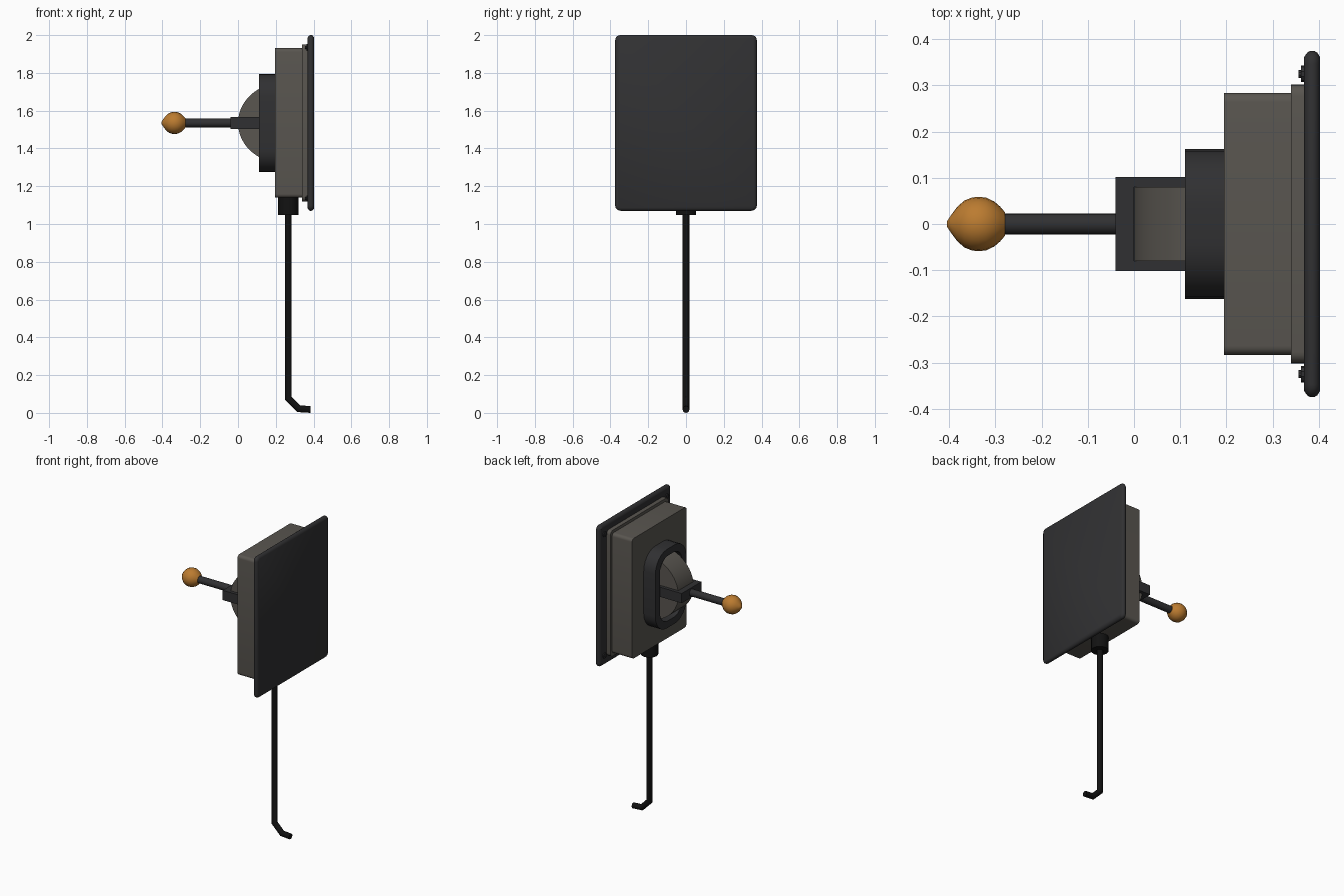
import bpy, bmesh, math
from mathutils import Vector

if "Cube" in bpy.data.objects:
    bpy.data.objects.remove(bpy.data.objects["Cube"])


def material(name, r, g, b):
    m = bpy.data.materials.new(name)
    m.diffuse_color = (r, g, b, 1)
    m.use_nodes = True
    m.node_tree.nodes["Principled BSDF"].inputs["Base Color"].default_value = m.diffuse_color
    return m


DARK = material("dark_plastic", 0.03, 0.03, 0.032)
GREY = material("warm_grey_metal", 0.1, 0.092, 0.08)
BLACK = material("cable_black", 0.006, 0.006, 0.006)
AMBER = material("amber_knob", 0.5, 0.2, 0.03)
ZC = 1.535  # height of the lever and panel centre


def loft(name, rings, mat, closed=False, smooth=True):
    """Skin a list of equal-length point rings; cap the ends unless closed."""
    bm = bmesh.new()
    vr = [[bm.verts.new(p) for p in ring] for ring in rings]
    n = len(vr[0])
    pairs = list(zip(vr, vr[1:])) + ([(vr[-1], vr[0])] if closed else [])
    for a, b in pairs:
        for i in range(n):
            j = (i + 1) % n
            bm.faces.new((a[i], a[j], b[j], b[i]))
    if not closed:
        bm.faces.new(vr[0])
        bm.faces.new(vr[-1])
    bmesh.ops.recalc_face_normals(bm, faces=bm.faces)
    me = bpy.data.meshes.new(name)
    bm.to_mesh(me)
    bm.free()
    me.materials.append(mat)
    ob = bpy.data.objects.new(name, me)
    bpy.context.collection.objects.link(ob)
    if smooth:
        bpy.ops.object.select_all(action='DESELECT')
        bpy.context.view_layer.objects.active = ob
        ob.select_set(True)
        bpy.ops.object.shade_smooth_by_angle(angle=math.radians(35))
    return ob


def rounded(x, hy, hz, r, zc=ZC, seg=5):
    """Rounded rectangle in the YZ plane."""
    pts = []
    for k, (sy, sz) in enumerate(((1, 1), (-1, 1), (-1, -1), (1, -1))):
        for s in range(seg + 1):
            a = math.pi / 2 * (k + s / seg)
            pts.append((x, sy * (hy - r) + r * math.cos(a),
                        zc + sz * (hz - r) + r * math.sin(a)))
    return pts


def circle_x(x, r, y=0, z=ZC, n=16):
    return [(x, y + r * math.cos(2 * math.pi * i / n),
             z + r * math.sin(2 * math.pi * i / n)) for i in range(n)]


def tube(name, path, r, mat, n=12):
    """Mitred tube along a path in the XZ plane."""
    pts = [Vector((x, 0, z)) for x, z in path]
    side, rings = Vector((0, 1, 0)), []
    for i, p in enumerate(pts):
        d0 = (p - pts[max(i - 1, 0)]).normalized()
        d1 = (pts[min(i + 1, len(pts) - 1)] - p).normalized()
        t = (d0 + d1).normalized()
        up = t.cross(side)
        stretch = 1 / t.dot(d1 if d1.length else d0)
        rings.append([p + side * r * math.cos(2 * math.pi * k / n)
                      + up * r * stretch * math.sin(2 * math.pi * k / n) for k in range(n)])
    return loft(name, rings, mat)


# Large mounting plate with rounded rim
loft("mounting_plate", [rounded(x, 0.375 - d, 0.465 - d, 0.028 - d)
                        for x, d in ((0.368, 0.014), (0.375, 0.004), (0.381, 0),
                                     (0.39, 0), (0.397, 0.004), (0.403, 0.014))], DARK)

# Stepped housing: flange then box
loft("housing_flange", [rounded(0.37, 0.302, 0.415, 0.025),
                        rounded(0.34, 0.302, 0.415, 0.025)], GREY)
loft("housing_box", [rounded(0.34, 0.284, 0.396, 0.02),
                     rounded(0.195, 0.284, 0.396, 0.02)], GREY)

# Raised bezel ring around the lever opening
loft("bezel", [rounded(0.2, 0.162, 0.26, 0.12, seg=6), rounded(0.11, 0.162, 0.26, 0.12, seg=6),
               rounded(0.11, 0.115, 0.215, 0.085, seg=6),
               rounded(0.2, 0.115, 0.215, 0.085, seg=6)], DARK, closed=True)

# Half-round hub the lever turns on
arc = [(0.235 - 0.235 * math.sin(math.pi * (0.02 + 0.96 * i / 28)),
        ZC + 0.212 * math.cos(math.pi * (0.02 + 0.96 * i / 28))) for i in range(29)]
loft("lever_hub", [[(x, y, z) for x, z in arc] for y in (-0.08, 0.08)], GREY)

# U-shaped yoke straddling the hub
u = [(0.2, -0.102), (-0.04, -0.102), (-0.04, 0.102), (0.2, 0.102),
     (0.2, 0.08), (0, 0.08), (0, -0.08), (0.2, -0.08)]
loft("lever_yoke", [[(x, y, z) for x, y in u] for z in (1.503, 1.567)], DARK, smooth=False)

# Lever rod and knob
loft("lever_rod", [circle_x(-0.3, 0.023), circle_x(-0.03, 0.023)], DARK)
knob = [(-0.405, 0.006), (-0.397, 0.018), (-0.383, 0.037), (-0.367, 0.051), (-0.352, 0.057),
        (-0.337, 0.059), (-0.32, 0.057), (-0.303, 0.049), (-0.29, 0.038), (-0.279, 0.025)]
loft("lever_knob", [circle_x(x, r, n=20) for x, r in knob], AMBER)

# Corner screws on the back of the plate
for sy in (-1, 1):
    for sz in (-1, 1):
        prof = ((0.372, 0.018), (0.362, 0.018), (0.362, 0.009), (0.356, 0.009))
        loft("corner_screw", [circle_x(x, r, sy * 0.325, ZC + sz * 0.4, 10)
                              for x, r in prof], DARK)

# Cable gland and bent cable
tube("cable_gland", [(0.266, 1.15), (0.266, 1.048)], 0.053, BLACK, 16)
tube("cable", [(0.266, 1.1), (0.266, 0.078), (0.322, 0.022), (0.384, 0.018)], 0.018, BLACK)
